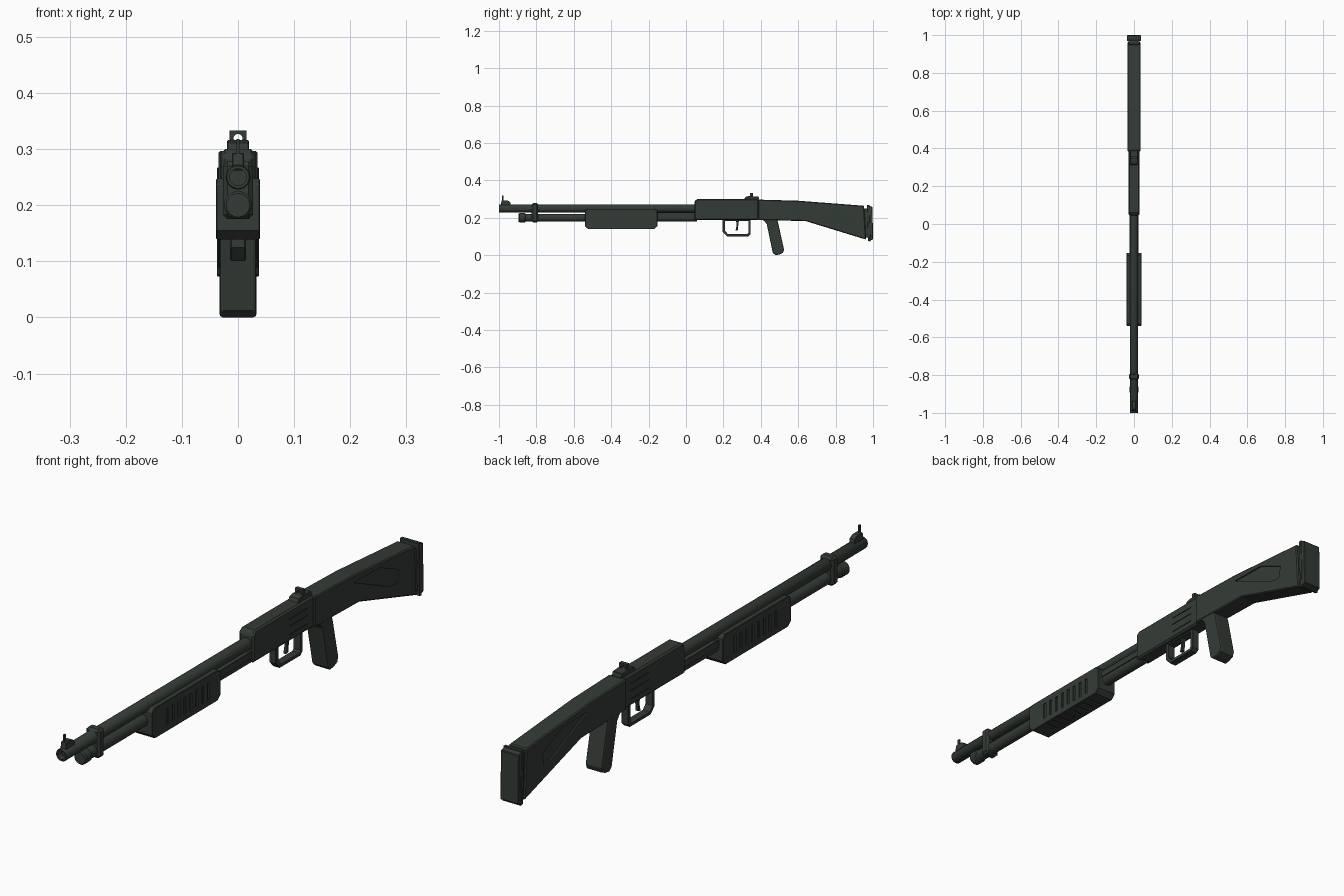
import bpy, bmesh, math

if "Cube" in bpy.data.objects:
    bpy.data.objects.remove(bpy.data.objects["Cube"])


def material(name, rgb):
    m = bpy.data.materials.new(name)
    m.diffuse_color = (*rgb, 1)
    m.use_nodes = True
    m.node_tree.nodes["Principled BSDF"].inputs["Base Color"].default_value = m.diffuse_color
    return m


METAL = material("dark green grey", (0.034, 0.044, 0.036))


def make(name, bm, mat=METAL):
    bmesh.ops.recalc_face_normals(bm, faces=bm.faces)
    me = bpy.data.meshes.new(name)
    bm.to_mesh(me)
    bm.free()
    me.materials.append(mat)
    ob = bpy.data.objects.new(name, me)
    bpy.context.collection.objects.link(ob)
    return ob


def prism(name, pts, half, bevel=0.0, x=0.0, segments=1):
    """Side outline (y, z) extruded across x."""
    bm = bmesh.new()
    f = bm.faces.new([bm.verts.new((x - half, y, z)) for y, z in pts])
    r = bmesh.ops.extrude_face_region(bm, geom=[f])
    for v in r["geom"]:
        if isinstance(v, bmesh.types.BMVert):
            v.co.x = x + half
    ob = make(name, bm)
    if bevel:
        b = ob.modifiers.new("bevel", "BEVEL")
        b.width, b.segments = bevel, segments
        b.limit_method, b.angle_limit = "ANGLE", math.radians(50)
    return ob


def box(name, y0, y1, z0, z1, half, bevel=0.0, x=0.0):
    return prism(name, [(y0, z0), (y1, z0), (y1, z1), (y0, z1)], half, bevel, x)


def lathe(name, profile, zc, n=28):
    """Profile (y, radius) turned about a lengthwise axis at height zc."""
    bm = bmesh.new()
    rings = [[bm.verts.new((r * math.cos(2 * math.pi * i / n), y,
                            zc + r * math.sin(2 * math.pi * i / n)))
              for i in range(n)] for y, r in profile]
    for a, b in zip(rings, rings[1:]):
        for i in range(n):
            j = (i + 1) % n
            bm.faces.new((a[i], a[j], b[j], b[i]))
    bm.faces.new(rings[0])
    bm.faces.new(rings[-1])
    ob = make(name, bm)
    bpy.context.view_layer.objects.active = ob
    ob.select_set(True)
    bpy.ops.object.shade_smooth_by_angle(angle=math.radians(35))
    ob.select_set(False)
    return ob


def cut(target, cutter):
    cutter.hide_render = True
    cutter.hide_set(True)
    cutter.display_type = "WIRE"
    m = target.modifiers.new("cut", "BOOLEAN")
    m.operation, m.object, m.solver = "DIFFERENCE", cutter, "EXACT"


def join(name, obs):
    """Merge the separate cutter meshes into one object."""
    bm = bmesh.new()
    for o in obs:
        bm.from_mesh(o.data)
        bpy.data.objects.remove(o)
    return make(name, bm)


# Barrel and magazine tube
lathe("barrel", [(-0.975, 0.015), (-1.0, 0.015), (-1.0, 0.020),
                 (-0.997, 0.022), (0.06, 0.022)], 0.25)
lathe("magazine_tube", [(-0.87, 0.021), (0.06, 0.021)], 0.2)
lathe("magazine_cap", [(-0.895, 0.021), (-0.89, 0.025), (-0.862, 0.025),
                       (-0.858, 0.021)], 0.2)

# Barrel clamp
box("barrel_clamp", -0.825, -0.79, 0.175, 0.278, 0.027, 0.008)

# Action bars between forend and receiver
for s in (-1, 1):
    box("action_bar", -0.2, 0.06, 0.205, 0.228, 0.002, 0, s * 0.022)

# Pump forend with cross grooves on sides and underside
forend = prism("forend", [(-0.54, 0.155), (-0.523, 0.139), (-0.17, 0.139),
                          (-0.153, 0.155), (-0.153, 0.235), (-0.168, 0.248),
                          (-0.525, 0.248), (-0.54, 0.238)], 0.039, 0.002)
slots = []
for i in range(8):
    y = -0.46 + i * 0.033
    for s in (-1, 1):
        slots.append(box("slot", y, y + 0.012, 0.162, 0.222, 0.005, 0, s * 0.039))
    slots.append(box("slot", y, y + 0.012, 0.13, 0.144, 0.028))
cut(forend, join("forend_groove_cutter", slots))

# Receiver with engraved ejection port lines
receiver = prism("receiver", [(0.045, 0.187), (0.388, 0.187), (0.388, 0.3),
                              (0.06, 0.3), (0.045, 0.288)], 0.029, 0.006)
lines = []
for s in (-1, 1):
    for z in (0.268, 0.242, 0.212):
        lines.append(box("line", 0.25, 0.355, z - 0.0015, z + 0.0015, 0.003, 0, s * 0.029))
cut(receiver, join("receiver_line_cutter", lines))

# Trigger guard: closed loop with an opening
guard = prism("trigger_guard", [(0.195, 0.19), (0.195, 0.125), (0.218, 0.101),
                                (0.335, 0.101), (0.346, 0.112), (0.346, 0.19)], 0.014, 0.002)
cut(guard, prism("guard_opening_cutter",
                 [(0.209, 0.182), (0.209, 0.13), (0.224, 0.113), (0.328, 0.113),
                  (0.334, 0.12), (0.334, 0.182)], 0.03))
prism("trigger", [(0.268, 0.19), (0.284, 0.19), (0.279, 0.155), (0.277, 0.133),
                  (0.264, 0.13), (0.270, 0.155)], 0.006, 0.001)

# Pistol grip
prism("grip", [(0.40, 0.195), (0.485, 0.195), (0.492, 0.175), (0.524, 0.03),
               (0.518, 0.012), (0.498, 0.003), (0.478, 0.0), (0.464, 0.012),
               (0.432, 0.165), (0.42, 0.182)], 0.033, 0.006, 0, 2)

# Shoulder stock with recessed side panels
stock = prism("stock", [(0.385, 0.188), (0.64, 0.182), (0.963, 0.083),
                        (0.952, 0.264), (0.6, 0.291), (0.385, 0.297)], 0.035, 0.004)
panel = [(0.605, 0.264), (0.75, 0.262), (0.862, 0.213), (0.852, 0.167), (0.81, 0.172)]
cut(stock, join("stock_panel_cutter",
                [prism("panel", panel, 0.006, 0, s * 0.036) for s in (-1, 1)]))

# Butt plate and pad
prism("butt_spacer", [(0.945, 0.1), (0.98, 0.09), (0.98, 0.25), (0.94, 0.25)], 0.029)
prism("butt_plate", [(0.974, 0.076), (0.986, 0.073), (0.981, 0.267), (0.968, 0.267)], 0.037, 0.001)
prism("butt_pad", [(0.984, 0.078), (1.0, 0.084), (0.997, 0.258), (0.979, 0.264)], 0.036, 0.002)

# Front sight
prism("front_sight_ramp", [(-0.992, 0.262), (-0.935, 0.262), (-0.94, 0.284),
                           (-0.955, 0.293), (-0.985, 0.293)], 0.011, 0.002)
box("front_sight_post", -0.985, -0.976, 0.285, 0.318, 0.003)

# Rear sight: base plus aperture block with a see-through hole
prism("rear_sight_base", [(0.31, 0.297), (0.392, 0.297), (0.388, 0.313),
                          (0.335, 0.316), (0.318, 0.311)], 0.02, 0.002)
rear = box("rear_sight_aperture", 0.343, 0.357, 0.308, 0.333, 0.015)
cut(rear, lathe("aperture_cutter", [(0.33, 0.008), (0.37, 0.008)], 0.319, 16))
